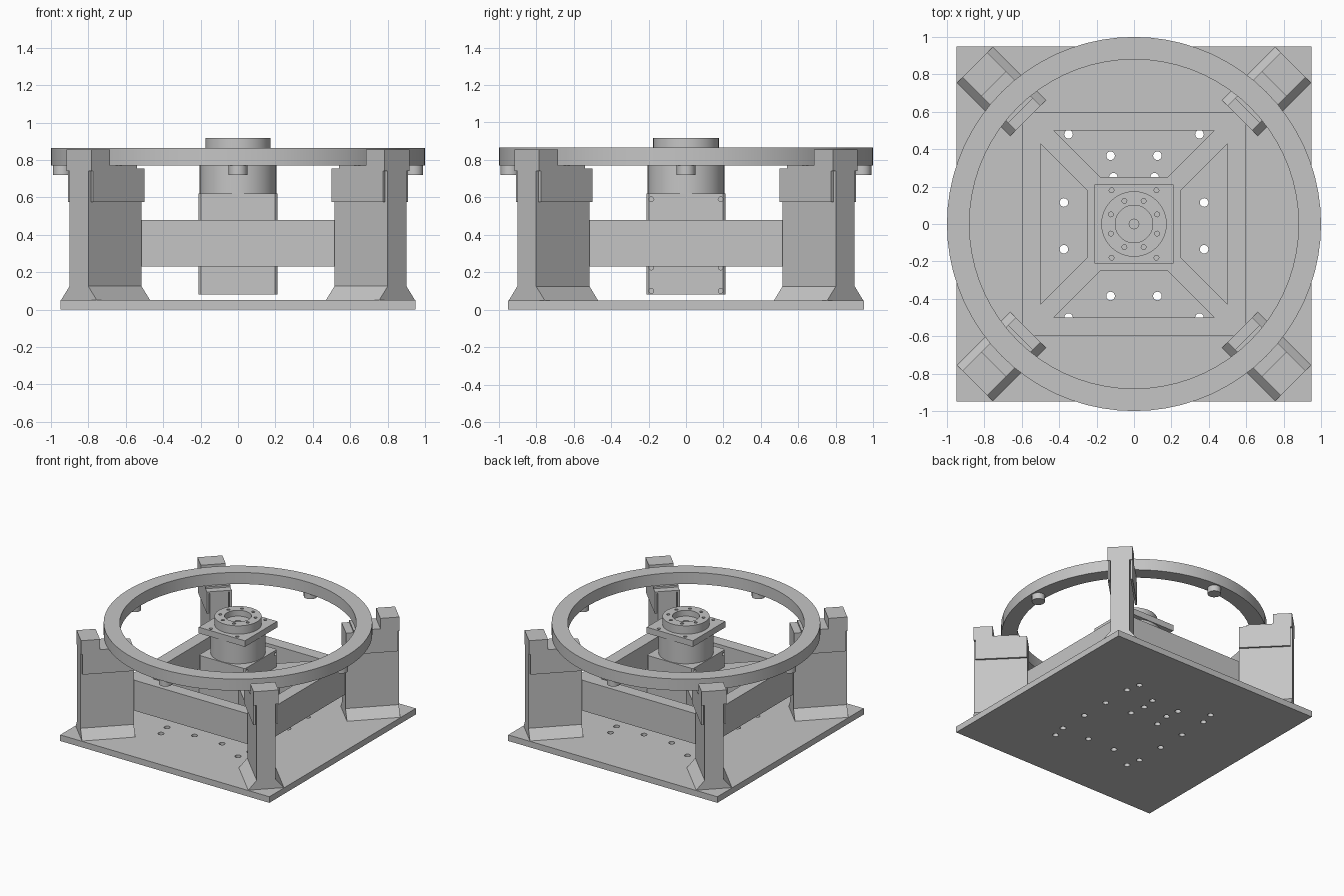
import bpy, bmesh
from math import pi, cos, sin, radians
from mathutils import Matrix, Vector

cube = bpy.data.objects.get("Cube")
if cube:
    bpy.data.objects.remove(cube, do_unlink=True)

grey = bpy.data.materials.new("machined grey")
grey.use_nodes = True
grey.diffuse_color = (0.56, 0.56, 0.56, 1)
grey.node_tree.nodes["Principled BSDF"].inputs["Base Color"].default_value = grey.diffuse_color


def finish(name, bm, turn=0):
    """Turn a bmesh into a named object, rotated about z."""
    bmesh.ops.recalc_face_normals(bm, faces=bm.faces)
    bm.transform(Matrix.Rotation(turn, 4, "Z"))
    mesh = bpy.data.meshes.new(name)
    bm.to_mesh(mesh)
    bm.free()
    mesh.materials.append(grey)
    obj = bpy.data.objects.new(name, mesh)
    bpy.context.scene.collection.objects.link(obj)
    return obj


def add_box(bm, x0, x1, y0, y1, z0, z1):
    verts = bmesh.ops.create_cube(bm, size=1)["verts"]
    for v in verts:
        v.co = Vector((x1 if v.co.x > 0 else x0,
                       y1 if v.co.y > 0 else y0,
                       z1 if v.co.z > 0 else z0))
    return verts


def add_cylinder(bm, r, x, y, z0, z1, sides=24, axis="Z"):
    spin = Matrix.Rotation(pi / 2, 4, "Y") if axis == "X" else Matrix()
    at = Matrix.Translation((x, y, (z0 + z1) / 2))
    bmesh.ops.create_cone(bm, cap_ends=True, segments=sides, radius1=r, radius2=r,
                          depth=z1 - z0, matrix=at @ spin)


def add_prism(bm, outline, thickness, to_point):
    """Extrude a 2D outline; to_point(a, b, t) places each corner."""
    ends = [[bm.verts.new(to_point(a, b, t)) for a, b in outline]
            for t in (-thickness, thickness)]
    bm.faces.new(ends[0])
    bm.faces.new(ends[1][::-1])
    for i in range(len(outline)):
        j = (i + 1) % len(outline)
        bm.faces.new((ends[0][i], ends[0][j], ends[1][j], ends[1][i]))


def cut(obj, bm):
    """Subtract a bmesh from an object and drop the cutter."""
    cutter = finish("cutter", bm)
    cutter.hide_render = True
    mod = obj.modifiers.new("cut", "BOOLEAN")
    mod.operation, mod.solver, mod.object = "DIFFERENCE", "EXACT", cutter
    graph = bpy.context.evaluated_depsgraph_get()
    mesh = bpy.data.meshes.new_from_object(obj.evaluated_get(graph))
    obj.modifiers.clear()
    obj.data = mesh
    bpy.data.objects.remove(cutter, do_unlink=True)


def smooth(obj):
    bpy.ops.object.select_all(action="DESELECT")
    obj.select_set(True)
    bpy.context.view_layer.objects.active = obj
    bpy.ops.object.shade_smooth_by_angle(angle=radians(30))


# Base plate with its drilled hole pattern
bm = bmesh.new()
add_box(bm, -0.95, 0.95, -0.95, 0.95, 0, 0.05)
base = finish("base_plate", bm)
holes = [(0.375, 0.375), (0.125, 0.375), (0.375, 0.125), (0.35, 0.49)]
spots = [(sx * x, sy * y - 0.01) for x, y in holes for sx in (-1, 1) for sy in (-1, 1)]
spots += [(s * x, y) for x, y in ((0.11, 0.25), (0.13, 0.12)) for s in (-1, 1)]
bm = bmesh.new()
for x, y in spots:
    add_cylinder(bm, 0.023, x, y, -0.1, 0.2, 16)
cut(base, bm)
smooth(base)

# Cross frame: outer square, hub square and diagonal arms between them
LOW, HIGH = 0.23, 0.48
for name, outer, inner in (("outer_frame", 0.6, 0.5), ("hub_frame", 0.25, 0.2)):
    bm = bmesh.new()
    add_box(bm, -outer, outer, -outer, outer, LOW, HIGH)
    frame = finish(name, bm)
    bm = bmesh.new()
    add_box(bm, -inner, inner, -inner, inner, 0, 1)
    cut(frame, bm)
for k in range(4):
    bm = bmesh.new()
    add_box(bm, 0.3, 0.75, -0.05, 0.05, LOW, HIGH)
    finish(f"diagonal_arm_{k + 1}", bm, pi / 4 + k * pi / 2)

# Corner posts, each with a flared foot and a stepped cap that forks over it
IN, OUT = 0.8, 1.203
foot = [(-0.135, 0.05), (0.135, 0.05), (0.071, 0.125), (-0.071, 0.125)]
cap = [(IN, 0.74), (OUT, 0.74), (OUT, 0.855), (1.06, 0.855),
       (1.06, 0.77), (0.857, 0.77), (0.857, 0.755), (IN, 0.755)]
for k in range(4):
    turn = pi / 4 + k * pi / 2
    bm = bmesh.new()
    add_box(bm, IN, OUT, -0.071, 0.071, 0.05, 0.745)
    finish(f"post_{k + 1}", bm, turn)
    bm = bmesh.new()
    mid, half = (IN + OUT) / 2, (OUT - IN) / 2
    add_prism(bm, foot, half, lambda a, b, t: (mid + t, a, b))
    finish(f"post_foot_{k + 1}", bm, turn)
    bm = bmesh.new()
    add_prism(bm, cap, 0.094, lambda a, b, t: (a, t, b))
    for s in (-1, 1):
        add_box(bm, IN, OUT - 0.012, *sorted((s * 0.078, s * 0.094)), 0.575, 0.74)
    finish(f"post_cap_{k + 1}", bm, turn)

# Large ring resting on the caps
bm = bmesh.new()
add_cylinder(bm, 1.0, 0, 0, 0.77, 0.865, 72)
ring = finish("ring", bm)
bm = bmesh.new()
add_cylinder(bm, 0.88, 0, 0, 0.5, 1.2, 72)
cut(ring, bm)
smooth(ring)

# Pegs under the ring
for k in range(4):
    bm = bmesh.new()
    add_cylinder(bm, 0.05, 0.94, 0, 0.72, 0.77)
    smooth(finish(f"ring_peg_{k + 1}", bm, k * pi / 2))

# Motor housing with chamfered edges and side bolt holes
bm = bmesh.new()
add_box(bm, -0.21, 0.21, -0.21, 0.21, 0.08, 0.62)
upright = [e for e in bm.edges if abs(e.verts[0].co.z - e.verts[1].co.z) > 0.1]
bmesh.ops.bevel(bm, geom=upright, offset=0.012, segments=1, affect="EDGES")
motor = finish("motor_housing", bm)
bm = bmesh.new()
for x in (-0.21, 0.21):
    for y in (-0.185, 0.185):
        for z in (0.1, 0.225, 0.59):
            add_cylinder(bm, 0.013, x, y, z - 0.015, z + 0.015, 12, "X")
cut(motor, bm)

# Round neck
bm = bmesh.new()
add_cylinder(bm, 0.205, 0, 0, 0.62, 0.8, 48)
smooth(finish("motor_neck", bm))

# Square flange with four bolt holes
bm = bmesh.new()
add_box(bm, -0.21, 0.21, -0.21, 0.21, 0.8, 0.85)
flange = finish("flange_plate", bm)
bm = bmesh.new()
for x in (-0.12, 0.12):
    for y in (-0.18, 0.18):
        add_cylinder(bm, 0.013, x, y, 0.82, 0.9, 12)
cut(flange, bm)

# Output disc: centre recess, shaft hole and bolt circle
bm = bmesh.new()
add_cylinder(bm, 0.175, 0, 0, 0.84, 0.918, 48)
disc = finish("output_disc", bm)
bm = bmesh.new()
add_cylinder(bm, 0.1, 0, 0, 0.87, 1.0, 40)
for k in range(8):
    a = pi / 8 + k * pi / 4
    add_cylinder(bm, 0.013, 0.134 * cos(a), 0.134 * sin(a), 0.88, 1.0, 12)
cut(disc, bm)
bm = bmesh.new()
add_cylinder(bm, 0.026, 0, 0, 0.855, 0.95, 20)
cut(disc, bm)
smooth(disc)
